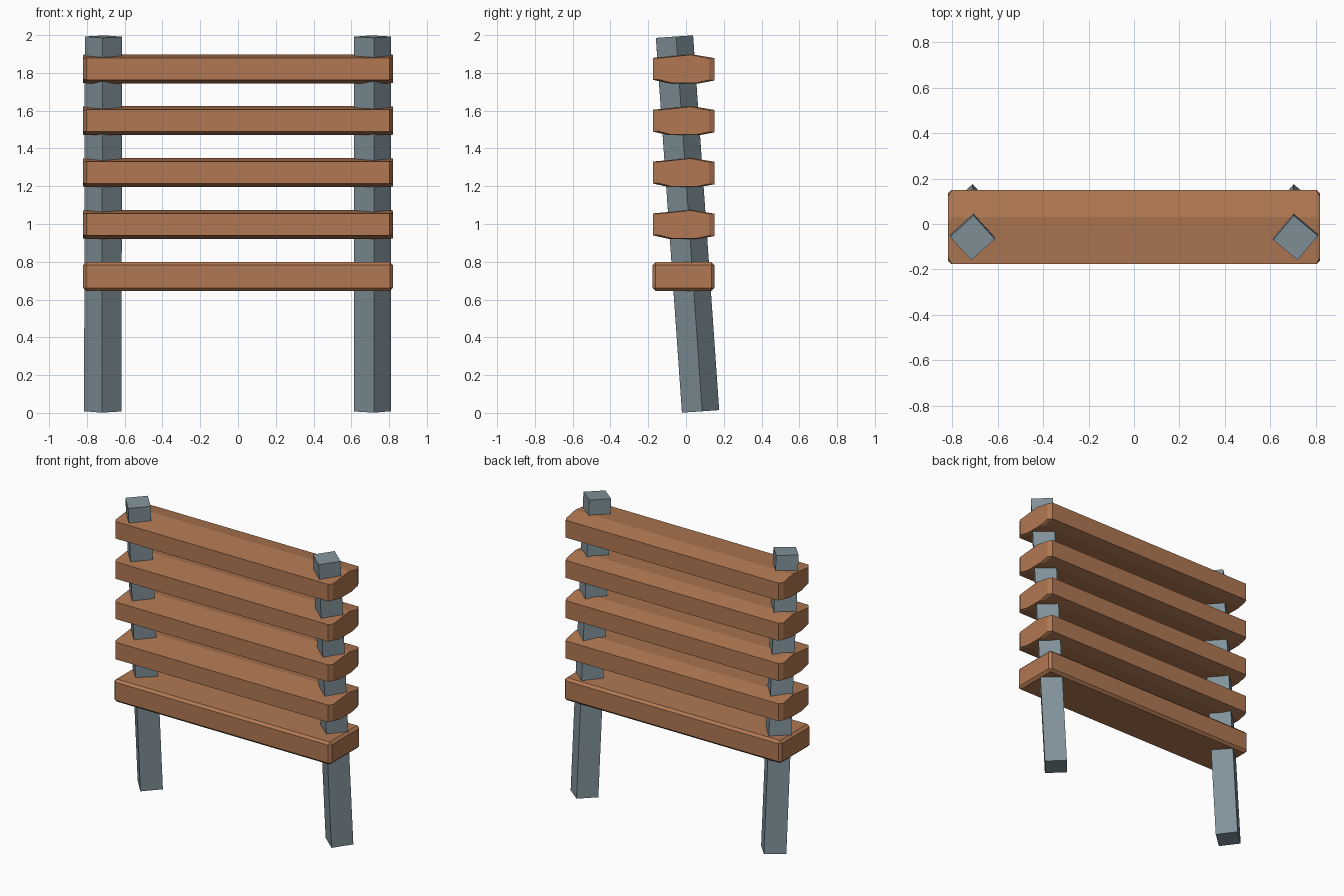
import bpy, bmesh, math
from mathutils import Matrix, Vector

if "Cube" in bpy.data.objects:
    bpy.data.objects.remove(bpy.data.objects["Cube"])


def material(name, rgb):
    m = bpy.data.materials.new(name)
    m.diffuse_color = (*rgb, 1)
    m.use_nodes = True
    m.node_tree.nodes["Principled BSDF"].inputs["Base Color"].default_value = m.diffuse_color
    return m


WOOD = material("warm wood", (0.44, 0.19, 0.085))
METAL = material("blue grey metal", (0.22, 0.29, 0.325))


def finish(bm, name, mat):
    bmesh.ops.recalc_face_normals(bm, faces=bm.faces)
    mesh = bpy.data.meshes.new(name)
    bm.to_mesh(mesh)
    bm.free()
    mesh.materials.append(mat)
    ob = bpy.data.objects.new(name, mesh)
    bpy.context.collection.objects.link(ob)
    return ob


def loft(sections, name, mat):
    """Skin a row of matching closed outlines and cap both ends."""
    bm = bmesh.new()
    rings = [[bm.verts.new(p) for p in s] for s in sections]
    n = len(rings[0])
    for a, b in zip(rings, rings[1:]):
        for i in range(n):
            j = (i + 1) % n
            bm.faces.new((a[i], a[j], b[j], b[i]))
    bm.faces.new(rings[0])
    bm.faces.new(rings[-1])
    return finish(bm, name, mat)


# Leaning square posts, turned corner-forward
def post(name, x_bottom, x_top, turn):
    low, high = Vector((x_bottom, 0.077, 0.008)), Vector((x_top, -0.061, 1.992))
    axis = (high - low).normalized()
    tilt = Vector((0, 0, 1)).rotation_difference(axis).to_matrix()
    spin = Matrix.Rotation(math.radians(turn), 3, 'Z')
    r = 0.099
    ring = [tilt @ spin @ Vector((r * math.cos(k * math.pi / 2), r * math.sin(k * math.pi / 2), 0))
            for k in range(4)]
    loft([[low + p for p in ring], [high + p for p in ring]], name, METAL)


post("left_post", -0.716, -0.712, -3)
post("right_post", 0.712, 0.712, 5)

# Lowest plank: a box with chamfered edges
bm = bmesh.new()
bmesh.ops.create_cube(bm, size=1, matrix=Matrix.Translation((0, -0.013, 0.722))
                      @ Matrix.Diagonal((1.64, 0.327, 0.154, 1)))
bmesh.ops.bevel(bm, geom=bm.edges[:], offset=0.016, segments=1, affect='EDGES')
finish(bm, "bottom_plank", WOOD)

# Upper slats: crowned cross-section with chamfered ends
PROFILE = [(-0.176, -0.058), (-0.09, -0.077), (0.07, -0.077), (0.15, -0.062),
           (0.15, 0.057), (0.03, 0.077), (-0.176, 0.058)]
for n in range(4):
    z = 0.998 + n * 0.2745
    sections = []
    for x, sy in ((-0.82, 0.82), (-0.803, 1), (0.803, 1), (0.82, 0.82)):
        sz = 0.96 if sy < 1 else 1
        sections.append([(x, -0.013 + (y + 0.013) * sy, z + h * sz) for y, h in PROFILE])
    loft(sections, f"slat_{n + 1}", WOOD)
